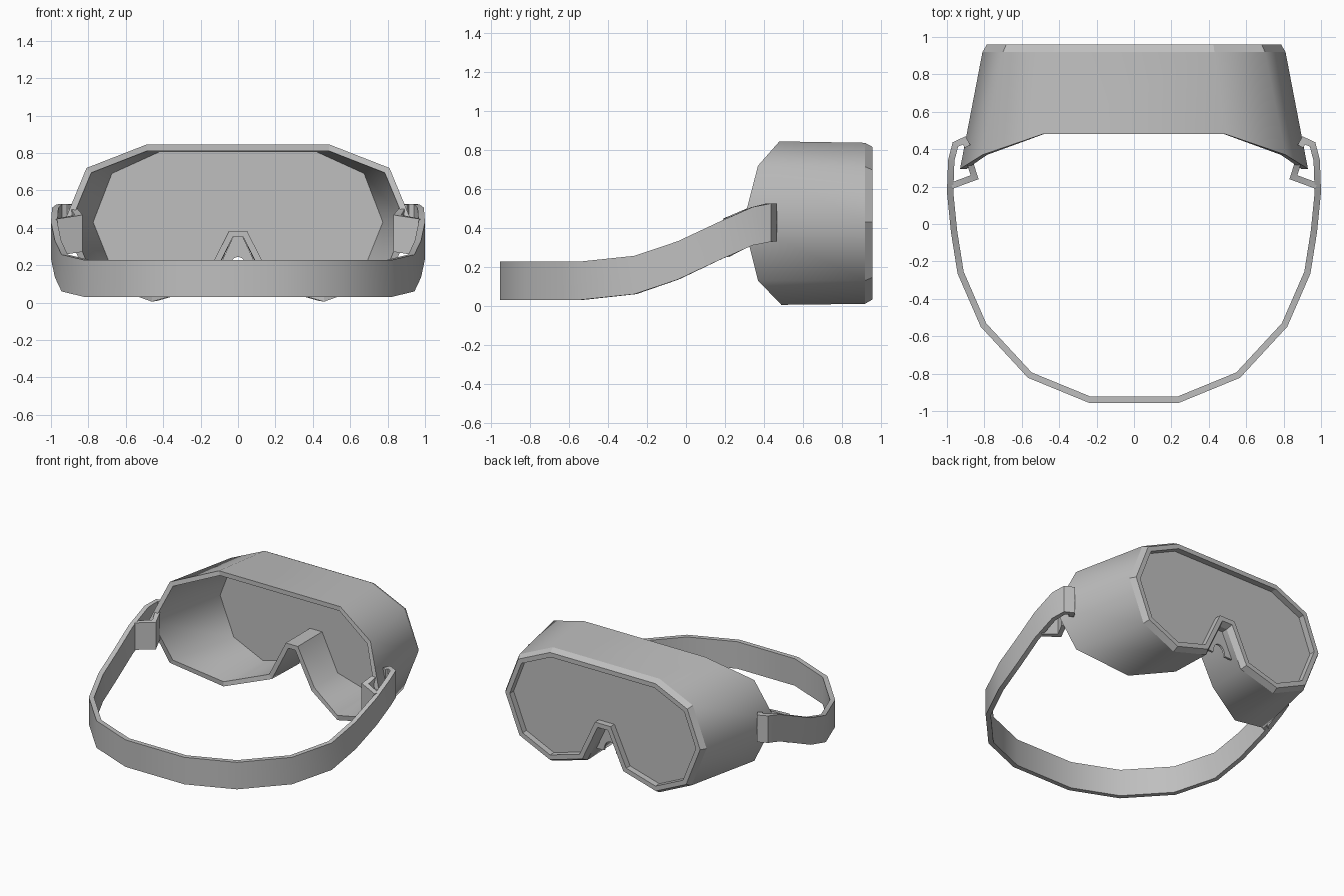
import bpy, bmesh, math
from mathutils import Vector

cube = bpy.data.objects.get("Cube")
if cube:
    bpy.data.objects.remove(cube, do_unlink=True)

grey = bpy.data.materials.new("plain grey")
grey.use_nodes = True
colour = (0.52, 0.52, 0.52, 1)
grey.diffuse_color = colour
grey.node_tree.nodes["Principled BSDF"].inputs["Base Color"].default_value = colour


def finish(name, bm):
    bmesh.ops.recalc_face_normals(bm, faces=bm.faces)
    mesh = bpy.data.meshes.new(name)
    bm.to_mesh(mesh)
    bm.free()
    mesh.materials.append(grey)
    obj = bpy.data.objects.new(name, mesh)
    bpy.context.collection.objects.link(obj)
    return obj


def miter(prev, here, after):
    """Left-hand mitred normal at a corner of a 2D path."""
    a = (here - prev).normalized() if prev else (after - here).normalized()
    b = (after - here).normalized() if after else a
    na, nb = Vector((-a.y, a.x)), Vector((-b.y, b.x))
    return (na + nb) / (1 + na.dot(nb))


def mirrored(half):
    return half + [(-p[0],) + tuple(p[1:]) for p in reversed(half)]


def inset(ring, width, y=None):
    """Shrink a closed (x, z, y) outline, optionally flattening it to one y."""
    flat = [Vector(p[:2]) for p in ring]
    n, out = len(ring), []
    for i, p in enumerate(flat):
        q = p - miter(flat[i - 1], p, flat[(i + 1) % n]) * width
        out.append((q.x, q.y, ring[i][2] if y is None else y))
    return out


# Goggle shell: half outlines as (x, z, y), from the top corner to the nose
face_edge = mirrored([(.49, .845, .48), (.81, .72, .37), (.93, .43, .295), (.81, .13, .37),
                      (.46, .005, .49), (.16, .09, .62), (.028, .35, .62)])
lens_edge = mirrored([(.43, .838, .92), (.70, .715, .92), (.81, .43, .92), (.69, .13, .92),
                      (.43, .01, .92), (.15, .09, .92), (.028, .35, .92)])
# outlines run clockwise, so the mitred normal points outward
rings = [inset(lens_edge, .033, .90), inset(face_edge, .033), face_edge, lens_edge,
         inset(lens_edge, .022, .96), inset(lens_edge, .055, .96), inset(lens_edge, .055, .915)]
bm = bmesh.new()
loops = [[bm.verts.new((x, y, z)) for x, z, y in ring] for ring in rings]
for k, (a, b) in enumerate(zip(loops, loops[1:])):
    for i in range(len(a)):
        j = (i + 1) % len(a)
        face = bm.faces.new((a[i], a[j], b[j], b[i]))
        face.smooth = k in (0, 2)
# Lens, seen from both sides
bm.faces.new(loops[0])
bm.faces.new(loops[-1])
# keep the narrow nose bridge crisp
for edge in bm.edges:
    if all(abs(v.co.x) < .08 for v in edge.verts):
        edge.smooth = False
finish("goggle_shell", bm)


# Nose plate: small arched web inside the notch
def nose_plate(y=.86, depth=.015):
    arch = [(.05 * math.cos(t), .17 + .075 * math.sin(t))
            for t in (math.pi * i / 8 for i in range(9))]
    outer = [(-.11, .17), (-.026, .352), (.026, .352), (.11, .17)]
    bm = bmesh.new()
    face = bm.faces.new([bm.verts.new((x, y, z)) for x, z in arch + outer])
    side = bmesh.ops.extrude_face_region(bm, geom=[face])["geom"]
    moved = [g for g in side if isinstance(g, bmesh.types.BMVert)]
    bmesh.ops.translate(bm, verts=moved, vec=(0, depth, 0))
    finish("nose_plate", bm)


nose_plate()

# Strap: a flat band that climbs toward the shell
CLIMB = [(-.95, .03), (-.54, .03), (-.26, .06), (-.04, .135), (.32, .305), (.40, .328), (.5, .332)]


def strap_bottom(y):
    for (y0, z0), (y1, z1) in zip(CLIMB, CLIMB[1:]):
        if y <= y1:
            return z0 + (z1 - z0) * max(0, (y - y0) / (y1 - y0))
    return CLIMB[-1][1]


def band(name, path, thick=.034, height=.197):
    pts = [Vector(p) for p in path]
    bm = bmesh.new()
    rows = []
    for i, p in enumerate(pts):
        n = miter(pts[i - 1] if i else None, p, pts[i + 1] if i + 1 < len(pts) else None)
        z = strap_bottom(p.y)
        corners = [(1, 0), (1, height), (-1, height), (-1, 0)]
        rows.append([bm.verts.new((*(p + n * s * thick / 2), z + h)) for s, h in corners])
    for a, b in zip(rows, rows[1:]):
        for i in range(4):
            j = (i + 1) % 4
            bm.faces.new((a[i], a[j], b[j], b[i]))
    bm.faces.new(rows[0])
    bm.faces.new(rows[-1])
    obj = finish(name, bm)
    bpy.ops.object.select_all(action="DESELECT")
    obj.select_set(True)
    bpy.context.view_layer.objects.active = obj
    bpy.ops.object.shade_smooth_by_angle(angle=math.radians(30))


half_strap = [(.89, .415), (.908, .447), (.955, .425), (.977, .34), (.983, .17), (.962, -.04),
              (.927, -.26), (.805, -.54), (.557, -.808), (.235, -.94)]
band("head_strap", mirrored(half_strap))

# Inner hooks gripping the shell edge
for side, label in ((1, "left"), (-1, "right")):
    band(label + "_strap_hook",
         [(side * x, y) for x, y in ((.975, .205), (.852, .25), (.876, .325))])
